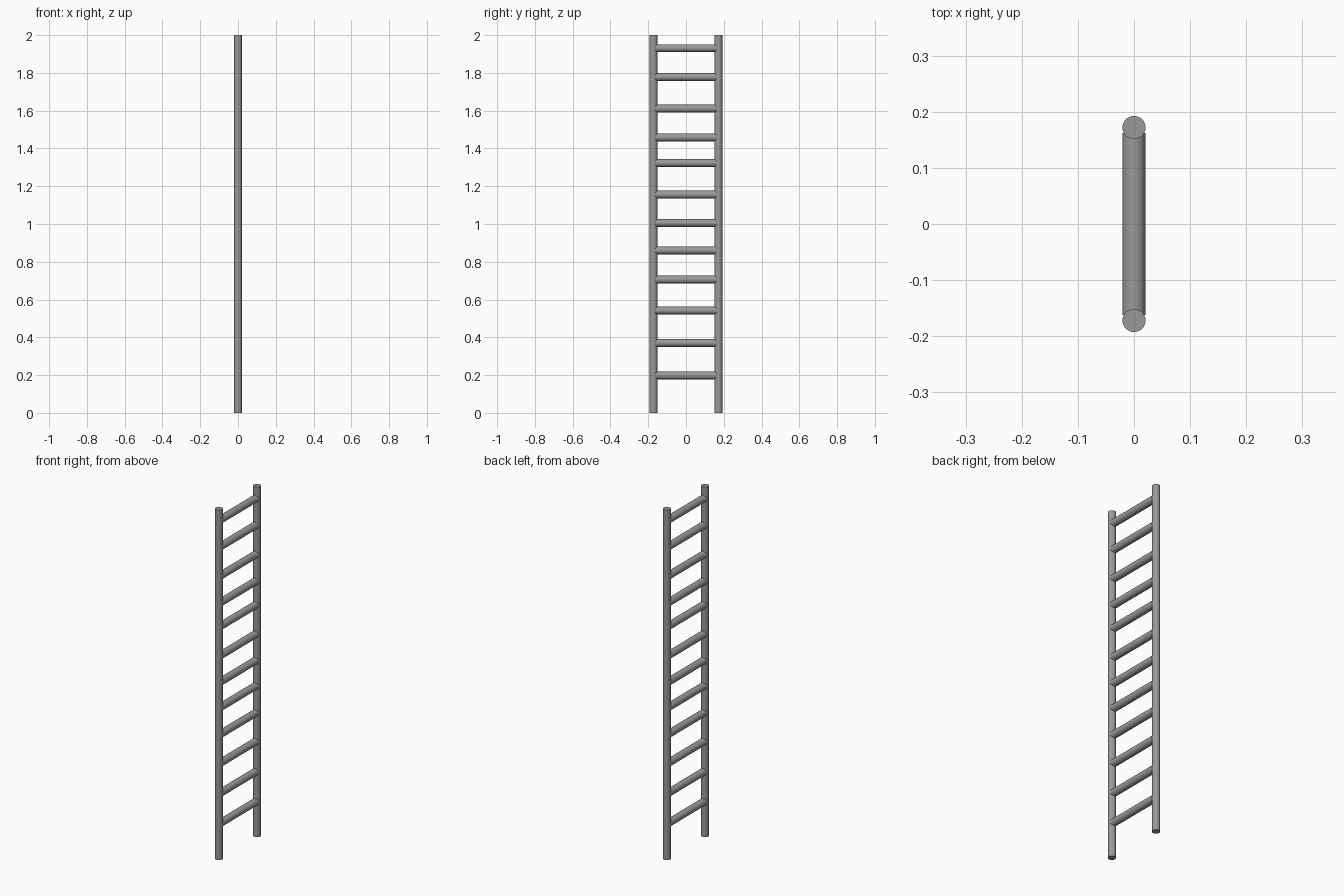
import bpy, math

if "Cube" in bpy.data.objects:
    bpy.data.objects.remove(bpy.data.objects["Cube"])

grey = bpy.data.materials.new("grey_metal")
grey.diffuse_color = (0.32, 0.32, 0.32, 1)
grey.use_nodes = True
grey.node_tree.nodes["Principled BSDF"].inputs["Base Color"].default_value = grey.diffuse_color

def rod(name, radius, length, loc, rot=(0, 0, 0)):
    bpy.ops.mesh.primitive_cylinder_add(vertices=32, radius=radius, depth=length,
                                        location=loc, rotation=rot)
    ob = bpy.context.object
    ob.name = name
    ob.data.materials.append(grey)
    bpy.ops.object.shade_smooth_by_angle(angle=math.radians(40))
    return ob

# upright side rails
for side, y in (("left", -0.172), ("right", 0.172)):
    rod("rail_" + side, 0.0205, 2.0, (0, y, 1.0))

# rungs, slightly uneven spacing, ends buried in the rails
heights = (0.198, 0.37, 0.542, 0.706, 0.86, 1.005,
           1.156, 1.323, 1.458, 1.611, 1.778, 1.931)
for i, z in enumerate(heights):
    rod(f"rung_{i + 1}", 0.0205, 0.325, (0, 0, z), (math.pi / 2, 0, 0))
